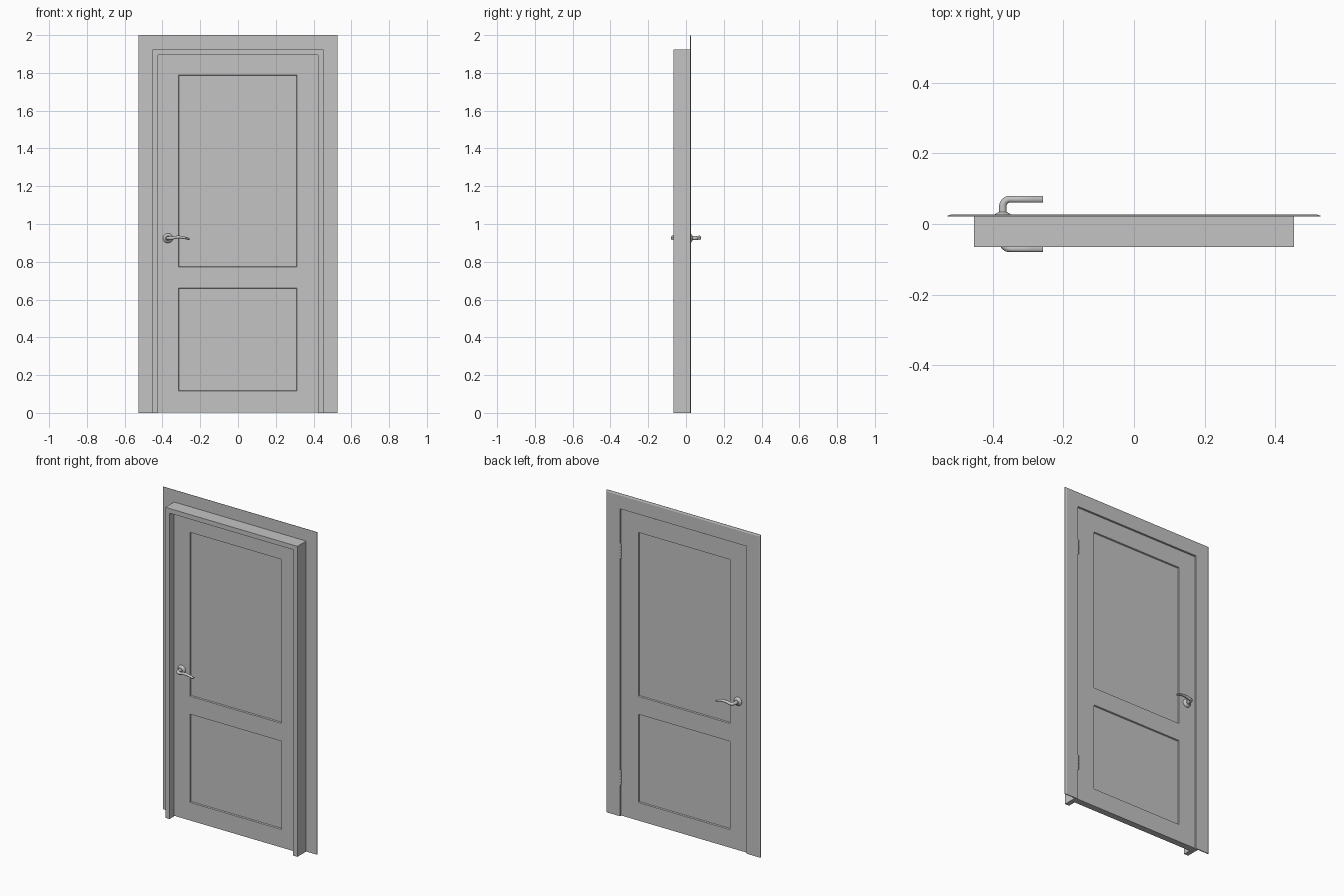
import bpy, bmesh, math
from mathutils import Vector, Matrix

if "Cube" in bpy.data.objects:
    bpy.data.objects.remove(bpy.data.objects["Cube"])


def material(name, c):
    m = bpy.data.materials.new(name)
    m.diffuse_color = (c, c, c, 1)
    m.use_nodes = True
    m.node_tree.nodes["Principled BSDF"].inputs["Base Color"].default_value = m.diffuse_color
    return m


GREY = material("plain grey", 0.55)


def finish(name, bm, smooth=False):
    bmesh.ops.recalc_face_normals(bm, faces=bm.faces[:])
    me = bpy.data.meshes.new(name)
    bm.to_mesh(me)
    bm.free()
    ob = bpy.data.objects.new(name, me)
    bpy.context.collection.objects.link(ob)
    me.materials.append(GREY)
    if smooth:
        bpy.ops.object.select_all(action='DESELECT')
        ob.select_set(True)
        bpy.context.view_layer.objects.active = ob
        bpy.ops.object.shade_smooth_by_angle(angle=math.radians(40))
    return ob


def loft(bm, rings):
    """Skin a list of closed rings and cap both ends."""
    vs = [[bm.verts.new(p) for p in r] for r in rings]
    n = len(vs[0])
    for a, b in zip(vs, vs[1:]):
        for i in range(n):
            j = (i + 1) % n
            bm.faces.new((a[i], a[j], b[j], b[i]))
    bm.faces.new(vs[0])
    bm.faces.new(vs[-1])


RISE = 1.472  # top height = half width + RISE, for every part of the surround


def surround(name, profile):
    """Sweep a (half width, y) profile up, across and down with mitred corners."""
    bm = bmesh.new()
    loft(bm, [[(-h, y, 0) for h, y in profile],
              [(-h, y, h + RISE) for h, y in profile],
              [(h, y, h + RISE) for h, y in profile],
              [(h, y, 0) for h, y in profile]])
    return finish(name, bm)


# rebated jamb and rear casing with chamfered outer edge
surround("door_frame", [(0.453, -0.065), (0.453, 0.021), (0.434, 0.021),
                        (0.434, -0.021), (0.424, -0.021), (0.424, -0.065)])
surround("casing", [(0.528, 0.021), (0.528, 0.023), (0.517, 0.027),
                    (0.434, 0.027), (0.434, 0.021)])

# door leaf with two recessed panels on each side
bm = bmesh.new()
half, top, bottom, thick = 0.431, 1.902, 0.003, 0.04
bmesh.ops.create_cube(bm, size=1, matrix=Matrix.Translation((0, 0, (top + bottom) / 2))
                      @ Matrix.Diagonal((2 * half, thick, top - bottom, 1)))
panels = [(0.115, 0.662), (0.773, 1.789)]
cuts = [((x, 0, 0), (1, 0, 0)) for x in (-0.316, 0.313)]
cuts += [((0, 0, z), (0, 0, 1)) for p in panels for z in p]
for co, no in cuts:
    bmesh.ops.bisect_plane(bm, geom=bm.verts[:] + bm.edges[:] + bm.faces[:],
                           plane_co=co, plane_no=no)
bmesh.ops.recalc_face_normals(bm, faces=bm.faces[:])
fields = []
for f in bm.faces:
    c = f.calc_center_median()
    if abs(f.normal.y) > 0.9 and abs(c.x) < 0.1 and any(a < c.z < b for a, b in panels):
        fields.append(f)
bmesh.ops.inset_individual(bm, faces=fields, thickness=0.004, depth=-0.008)
finish("door_leaf", bm)

# lever handles, one on each face
HX, HZ = -0.371, 0.925


def ring(centre, u, v, ru, rv, n=20):
    return [centre + u * (ru * math.cos(2 * math.pi * i / n))
            + v * (rv * math.sin(2 * math.pi * i / n)) for i in range(n)]


X, Y, Z = Vector((1, 0, 0)), Vector((0, 1, 0)), Vector((0, 0, 1))
for side, s in (("front", -1), ("back", 1)):
    # stepped rosette
    bm = bmesh.new()
    loft(bm, [ring(Vector((HX, s * y, HZ)), X, Z, r, r, 32)
              for y, r in ((0.015, 0.026), (0.023, 0.026), (0.028, 0.022),
                           (0.031, 0.016), (0.034, 0.013))])
    finish(side + "_rosette", bm, True)

    # stem, bend, then a gently waved tapering grip
    bm = bmesh.new()
    rings = [ring(Vector((HX, s * 0.02, HZ)), X, Z, 0.0105, 0.0105)]
    R = 0.02
    for i in range(9):
        a = math.pi / 2 * i / 8
        c = Vector((HX + R * (1 - math.cos(a)), s * (0.05 + R * math.sin(a)), HZ))
        u = X * math.cos(a) - Y * (s * math.sin(a))
        rings.append(ring(c, u, Z, 0.0105 - 0.001 * i / 8, 0.0105 - 0.0015 * i / 8))
    x0, x1 = HX + R, -0.257
    for i in range(1, 17):
        t = i / 16
        z = HZ + 0.006 * math.sin(math.pi * t * 1.2) - 0.001 * t
        c = Vector((x0 + (x1 - x0) * t, s * 0.07, z))
        rings.append(ring(c, -Y * s, Z, 0.0095, 0.009 - 0.0035 * t))
    loft(bm, rings)
    finish(side + "_lever", bm, True)

# hinges: five rounded knuckles each
for label, z0 in (("lower", 0.193), ("upper", 1.597)):
    bm = bmesh.new()
    step = 0.0188
    for k in range(5):
        zb = z0 + k * step
        loft(bm, [ring(Vector((0.4325, 0.0215, zb + dz * step)), X, Y, r, r, 16)
                  for dz, r in ((0, 0.004), (0.1, 0.006), (0.88, 0.006), (0.98, 0.004))])
    finish(label + "_hinge", bm, True)
